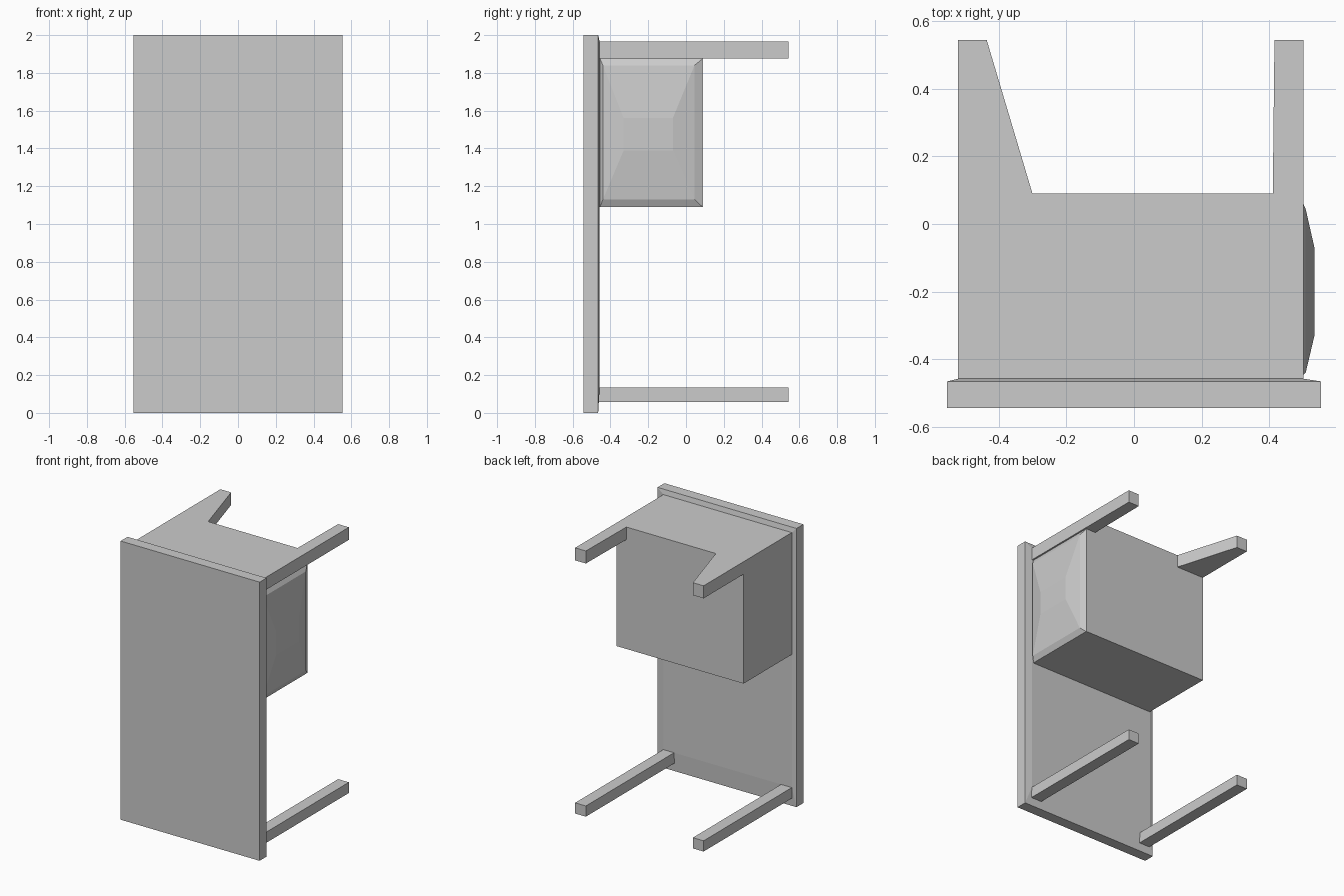
import bpy
import bmesh

cube = bpy.data.objects.get("Cube")
if cube:
    bpy.data.objects.remove(cube, do_unlink=True)

GREY = (0.6, 0.6, 0.6, 1)
grey = bpy.data.materials.new("plain_grey")
grey.use_nodes = True
grey.diffuse_color = GREY
grey.node_tree.nodes["Principled BSDF"].inputs["Base Color"].default_value = GREY


def loft(name, rings):
    """Join matching rings of points with flat faces and cap both ends."""
    bm = bmesh.new()
    loops = [[bm.verts.new(p) for p in ring] for ring in rings]
    for a, b in zip(loops, loops[1:]):
        for i in range(len(a)):
            j = (i + 1) % len(a)
            bm.faces.new((a[i], a[j], b[j], b[i]))
    bm.faces.new(loops[0])
    bm.faces.new(loops[-1])
    bmesh.ops.recalc_face_normals(bm, faces=bm.faces)
    mesh = bpy.data.meshes.new(name)
    bm.to_mesh(mesh)
    bm.free()
    mesh.materials.append(grey)
    obj = bpy.data.objects.new(name, mesh)
    bpy.context.collection.objects.link(obj)
    return obj


def rect(a0, a1, b0, b1):
    return [(a0, b0), (a1, b0), (a1, b1), (a0, b1)]


def prism(name, outline, z0, z1):
    return loft(name, [[(x, y, z) for x, y in outline] for z in (z0, z1)])


LEFT, RIGHT = 0.5, -0.52        # outer sides of the frame
BACK, CASE, TIP = -0.465, 0.09, 0.543
LOW, TOP = 1.875, 1.965         # height range of the upper legs

# Desk top standing on its end, with a shallow raised back
board = [(-0.543, rect(-0.552, 0.552, 0, 2)),
         (BACK, rect(-0.552, 0.552, 0, 2)),
         (-0.457, rect(RIGHT, LEFT, 0.135, TOP))]
loft("desk_top", [[(x, y, z) for x, z in ring] for y, ring in board])

# Drawer case, and the side frame with one straight and one tapered leg
prism("drawer_case", rect(RIGHT, 0.488, BACK, CASE), 1.09, LOW)
frame = [(RIGHT, BACK), (LEFT, BACK), (LEFT, TIP), (0.415, TIP),
         (0.41, CASE), (-0.30, CASE), (-0.435, TIP), (RIGHT, TIP)]
prism("upper_legs_frame", frame, LOW, TOP)

# Bulging drawer front
panel = [(0.487, rect(-0.455, 0.088, 1.09, LOW)),
         (0.507, rect(-0.44, 0.045, 1.13, 1.84)),
         (0.533, rect(-0.33, -0.07, 1.39, 1.56))]
loft("drawer_front", [[(x, y, z) for y, z in ring] for x, ring in panel])

# Lower pair of straight legs
for name, x0, x1 in (("lower_left_leg", 0.415, LEFT), ("lower_right_leg", RIGHT, -0.435)):
    prism(name, rect(x0, x1, BACK, TIP), 0.058, 0.135)
